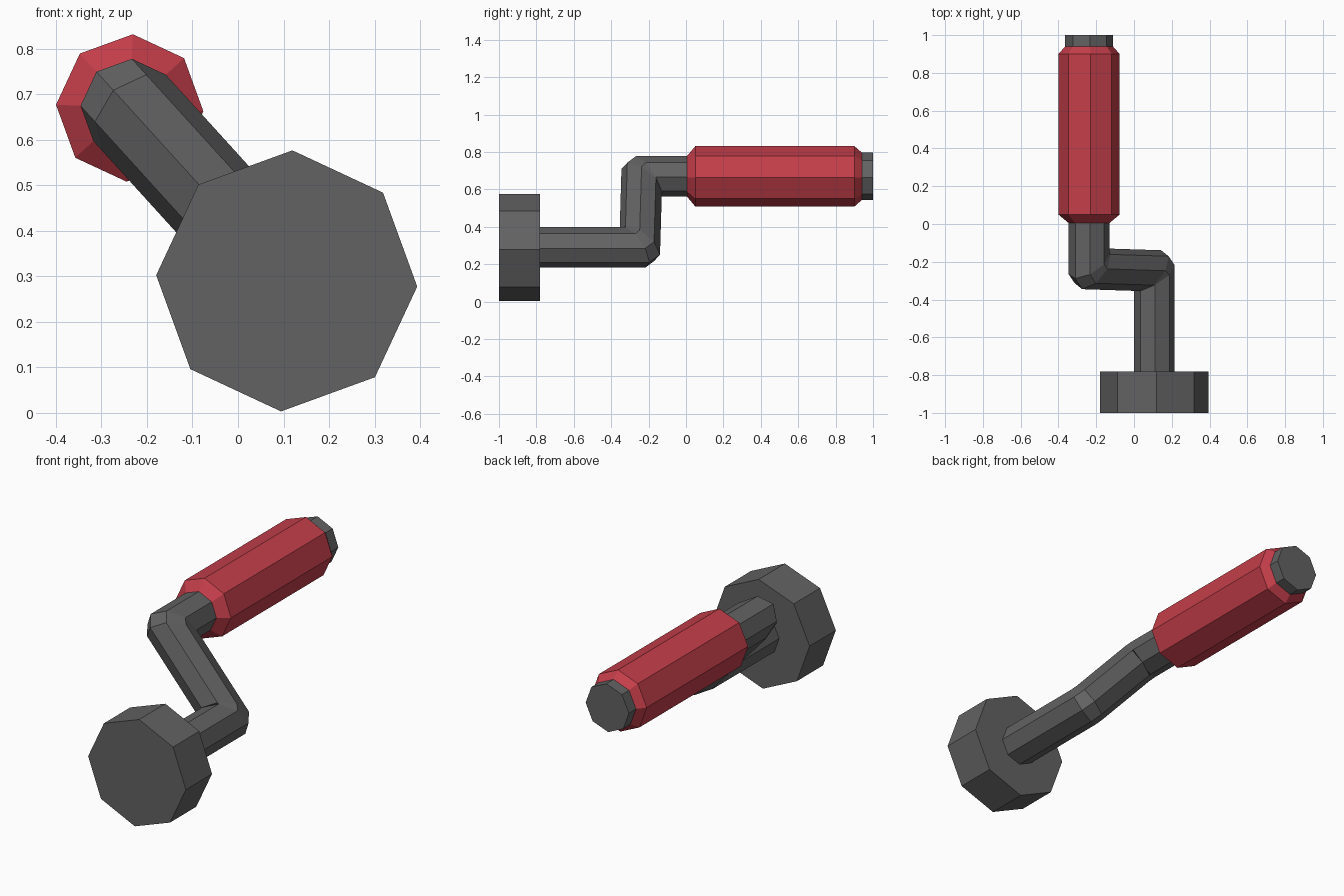
import bpy, bmesh, math
from mathutils import Vector

if "Cube" in bpy.data.objects:
    bpy.data.objects.remove(bpy.data.objects["Cube"])

N = 8
PHASE = math.radians(87.5)
LOW = Vector((0.107, 0, 0.29))      # axis of wheel hub and lower shaft
HIGH = Vector((-0.238, 0, 0.67))    # axis of upper shaft and grip
ARM = (HIGH - LOW).normalized()     # direction of the crank arm
Y = Vector((0, 1, 0))


def material(name, rgb):
    m = bpy.data.materials.new(name)
    m.diffuse_color = (*rgb, 1)
    m.use_nodes = True
    m.node_tree.nodes["Principled BSDF"].inputs["Base Color"].default_value = m.diffuse_color
    return m


grey = material("dark grey metal", (0.122, 0.122, 0.122))
red = material("red grip", (0.55, 0.048, 0.068))


def offset(i, r):
    a = PHASE + 2 * math.pi * i / N
    return Vector((r * math.cos(a), 0, r * math.sin(a)))


def ring(center, y, r):
    return [center + offset(i, r) + Y * y for i in range(N)]


def loft(name, rings, mat):
    """Skin consecutive rings and cap both ends."""
    bm = bmesh.new()
    vs = [[bm.verts.new(p) for p in r] for r in rings]
    for a, b in zip(vs, vs[1:]):
        for i in range(N):
            j = (i + 1) % N
            bm.faces.new((a[i], a[j], b[j], b[i]))
    bm.faces.new(vs[0])
    bm.faces.new(vs[-1])
    bmesh.ops.recalc_face_normals(bm, faces=bm.faces)
    me = bpy.data.meshes.new(name)
    bm.to_mesh(me)
    bm.free()
    me.materials.append(mat)
    ob = bpy.data.objects.new(name, me)
    bpy.context.collection.objects.link(ob)
    return ob


# Octagonal hub at the front
loft("hub", [ring(LOW, -1, 0.287), ring(LOW, -0.78, 0.287)], grey)

# Crank shaft: lower bend has two rings, tight inside and bevelled outside
R = 0.108
end_of_shaft, start_of_arm = [], []
for i in range(N):
    o = offset(i, R)
    s = o.dot(ARM)
    side = o - ARM * s
    end_of_shaft.append(LOW + o + Y * (-0.27 - 0.69 * s))
    start_of_arm.append(LOW + side + ARM * (0.028 + 0.75 * s) + Y * (-0.247 - s))

# Upper bend is the lower one reflected through the arm's midpoint
mid = (LOW + HIGH) / 2 + Y * -0.242


def reflect(pts):
    return [2 * mid - pts[(i + N // 2) % N] for i in range(N)]


loft("crank_shaft", [ring(LOW, -0.79, R), end_of_shaft, start_of_arm,
                     reflect(start_of_arm), reflect(end_of_shaft),
                     ring(HIGH, 0.02, R)], grey)

# Grip with chamfered ends, and the end cap
loft("grip", [ring(HIGH, 0.005, R), ring(HIGH, 0.05, 0.162),
              ring(HIGH, 0.90, 0.162), ring(HIGH, 0.94, 0.127)], red)
loft("end_cap", [ring(HIGH, 0.935, 0.127), ring(HIGH, 1.0, 0.127)], grey)
